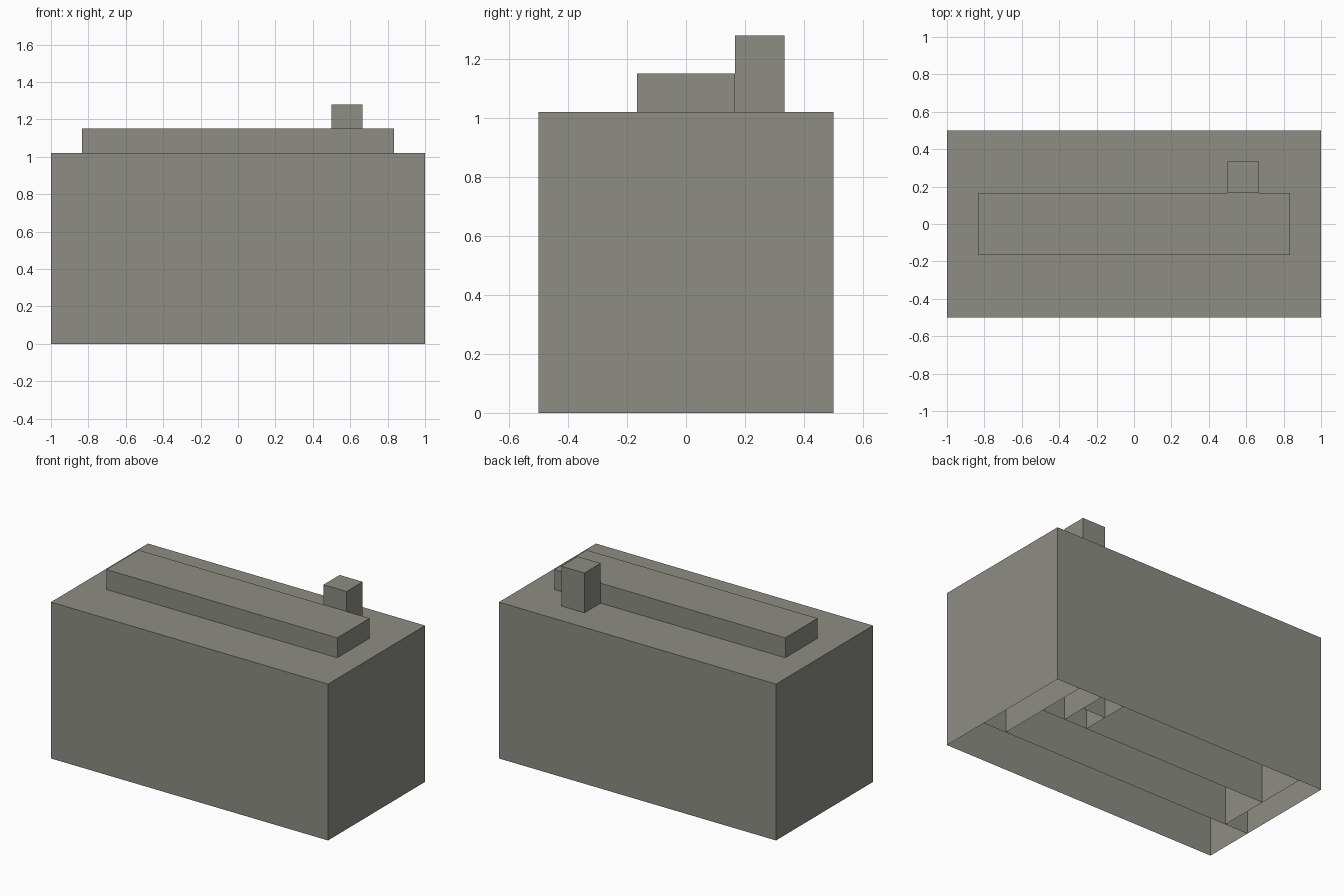
import bpy
import bmesh

if "Cube" in bpy.data.objects:
    bpy.data.objects.remove(bpy.data.objects["Cube"], do_unlink=True)

# Single warm grey finish
grey = bpy.data.materials.new("warm_grey")
grey.use_nodes = True
colour = (0.27, 0.27, 0.235, 1)
grey.diffuse_color = colour
grey.node_tree.nodes["Principled BSDF"].inputs["Base Color"].default_value = colour


def open_block(name, x, y, top):
    """Flat-sided block standing on the ground, hollow and open underneath."""
    bm = bmesh.new()
    bmesh.ops.create_cube(bm, size=1)
    for v in bm.verts:
        v.co = (x[v.co.x > 0], y[v.co.y > 0], top if v.co.z > 0 else 0)
    bm.normal_update()
    floor = [f for f in bm.faces if f.normal.z < -0.5]
    bmesh.ops.delete(bm, geom=floor, context="FACES_ONLY")
    mesh = bpy.data.meshes.new(name)
    bm.to_mesh(mesh)
    bm.free()
    mesh.materials.append(grey)
    obj = bpy.data.objects.new(name, mesh)
    bpy.context.collection.objects.link(obj)
    return obj


# Plan lines and heights
side, ridge_x, ridge_y, back = 1.0, 5 / 6, 1 / 6, 0.5
stack_x, stack_back = (0.5, 2 / 3), 1 / 3
roof, ridge_top, stack_top = 1.02, 1.15, 1.28

# Main body, divided into cells around the raised parts
open_block("front_body", (-side, side), (-back, -ridge_y), roof)
open_block("left_end_body", (ridge_x, side), (-ridge_y, back), roof)
open_block("right_end_body", (-side, -ridge_x), (-ridge_y, back), roof)
open_block("back_left_body", (stack_x[1], ridge_x), (ridge_y, back), roof)
open_block("back_right_body", (-ridge_x, stack_x[0]), (ridge_y, back), roof)
open_block("behind_chimney_body", stack_x, (stack_back, back), roof)

# Raised ridge and chimney
open_block("roof_ridge", (-ridge_x, ridge_x), (-ridge_y, ridge_y), ridge_top)
open_block("chimney", stack_x, (ridge_y, stack_back), stack_top)
